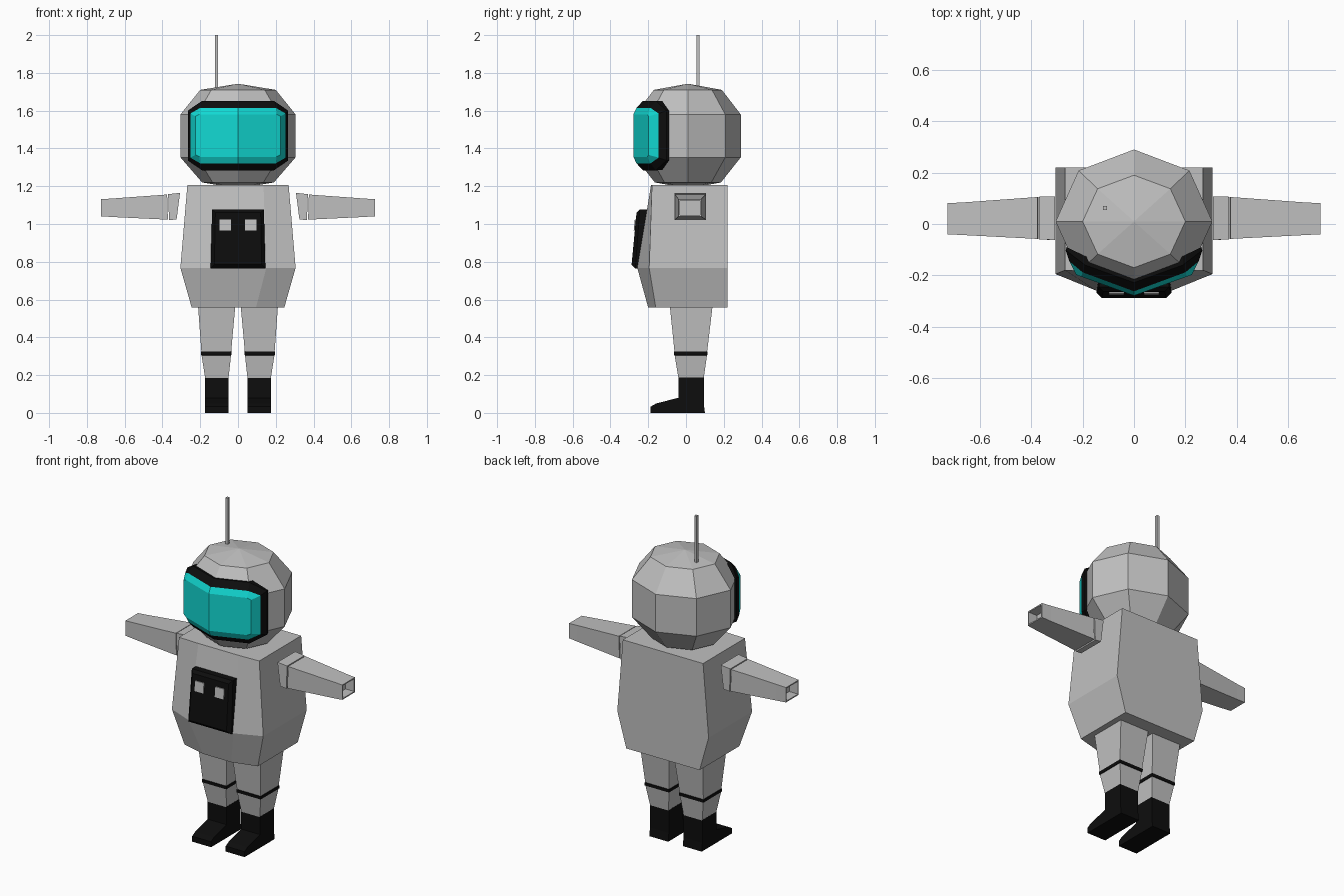
import bpy, bmesh, math
from mathutils import Vector

old = bpy.data.objects.get("Cube")
if old:
    bpy.data.objects.remove(old, do_unlink=True)


def material(name, rgb):
    m = bpy.data.materials.new(name)
    m.use_nodes = True
    m.diffuse_color = (*rgb, 1)
    m.node_tree.nodes["Principled BSDF"].inputs["Base Color"].default_value = (*rgb, 1)
    return m


GREY = material("suit grey", (0.53, 0.53, 0.53))
BLACK = material("rubber black", (0.004, 0.004, 0.004))
TEAL = material("visor teal", (0.006, 0.7, 0.66))


def loft(name, rings, mats, bands=None, closed=True, caps=(True, True), mirror=False):
    """Skin a list of rings; bands gives a material slot per band, the last for the end cap."""
    bm = bmesh.new()
    loops = [[bm.verts.new(p) for p in r] for r in rings]
    n = len(loops[0])
    bands = bands or [0] * len(loops)
    for a, b, slot in zip(loops, loops[1:], bands):
        for i in range(n if closed else n - 1):
            j = (i + 1) % n
            bm.faces.new((a[i], a[j], b[j], b[i])).material_index = slot
    if caps[0]:
        bm.faces.new(loops[0]).material_index = bands[0]
    if caps[1]:
        bm.faces.new(loops[-1]).material_index = bands[-1]
    bmesh.ops.recalc_face_normals(bm, faces=bm.faces)
    # keep open shells facing outwards
    if not closed:
        mid = sum((v.co for v in bm.verts), Vector()) / len(bm.verts)
        if sum(f.normal.dot(f.calc_center_median() - mid) for f in bm.faces) < 0:
            bmesh.ops.reverse_faces(bm, faces=bm.faces)
    me = bpy.data.meshes.new(name)
    bm.to_mesh(me)
    bm.free()
    for m in mats:
        me.materials.append(m)
    ob = bpy.data.objects.new(name, me)
    bpy.context.collection.objects.link(ob)
    if mirror:
        ob.modifiers.new("Mirror", 'MIRROR').use_axis[0] = True
    return ob


def rect_z(z, x0, x1, y0, y1):
    return [(x0, y0, z), (x1, y0, z), (x1, y1, z), (x0, y1, z)]


def rect_x(x, y0, y1, z0, z1, slant=0):
    return [(x + slant, y0, z0), (x + slant, y1, z0), (x, y1, z1), (x, y0, z1)]


# Helmet: eight-sided faceted ball
def octagon(z, rx, ry):
    return [(rx * math.cos(i * math.pi / 4), 0.01 + ry * math.sin(i * math.pi / 4), z)
            for i in range(8)]


loft("helmet", [octagon(z, rx, ry) for z, rx, ry in (
    (1.19, 0.01, 0.01), (1.22, 0.19, 0.175), (1.353, 0.305, 0.28),
    (1.58, 0.305, 0.28), (1.71, 0.2, 0.18), (1.742, 0.004, 0.004))], [GREY])


# Visor: black rim and bulging teal pane, one half mirrored
def visor_strip(*upper):
    lower = [(x, y, 2 * 1.468 - z) for x, y, z in reversed(upper)]
    return list(upper) + lower


loft("visor", [
    visor_strip((0, -0.2, 1.65), (0.19, -0.125, 1.65), (0.262, -0.09, 1.6)),
    visor_strip((0, -0.228, 1.652), (0.19, -0.16, 1.652), (0.266, -0.102, 1.6)),
    visor_strip((0, -0.262, 1.615), (0.2, -0.188, 1.615), (0.252, -0.145, 1.585)),
    visor_strip((0, -0.279, 1.58), (0.205, -0.205, 1.58), (0.225, -0.198, 1.57)),
], [BLACK, TEAL], [0, 0, 1, 1], closed=False, caps=(False, True), mirror=True)

# Antenna
loft("antenna", [rect_z(z, -0.121, -0.105, 0.055, 0.071) for z in (1.68, 2.0)], [GREY])


# Torso: flat back, chamfered front
def torso_ring(z, side, front, y_side, y_front):
    half = [(side, 0.22, z), (side, y_side, z), (front, y_front, z)]
    return half + [(-x, y, h) for x, y, h in reversed(half)]


loft("torso", [torso_ring(0.557, 0.245, 0.095, -0.16, -0.2),
               torso_ring(0.768, 0.305, 0.15, -0.195, -0.258),
               torso_ring(1.207, 0.268, 0.135, -0.18, -0.185)], [GREY])

# Chest panel and its two buttons
loft("chest_panel", [
    [(-0.145, -0.2, 0.765), (0.145, -0.2, 0.765), (0.137, -0.18, 1.077), (-0.137, -0.18, 1.077)],
    [(-0.145, -0.268, 0.765), (0.145, -0.268, 0.765), (0.137, -0.245, 1.077), (-0.137, -0.245, 1.077)],
    [(-0.125, -0.288, 0.785), (0.125, -0.288, 0.785), (0.12, -0.262, 1.06), (-0.12, -0.262, 1.06)],
], [BLACK])
loft("chest_buttons", [rect_z(0.965, 0.038, 0.097, -0.277, -0.269),
                       rect_z(1.025, 0.038, 0.097, -0.271, -0.263)], [GREY], mirror=True)

# Arms: shoulder collar, then a tapering sleeve with an open cuff
loft("shoulder_collars", [rect_x(0.307, -0.062, 0.107, 1.025, 1.165, 0.018),
                          rect_x(0.37, -0.06, 0.106, 1.02, 1.158, -0.005)], [GREY], mirror=True)
loft("sleeves", [rect_x(0.375, -0.058, 0.105, 1.023, 1.156, -0.004),
                 rect_x(0.665, -0.043, 0.084, 1.037, 1.135),
                 rect_x(0.725, -0.04, 0.081, 1.041, 1.131),
                 rect_x(0.725, -0.033, 0.074, 1.048, 1.124),
                 rect_x(0.667, -0.033, 0.074, 1.048, 1.124)], [GREY], mirror=True)

# Legs with a black band below the knee
loft("legs", [rect_z(0.185, 0.05, 0.174, -0.04, 0.094),
              rect_z(0.305, 0.037, 0.193, -0.06, 0.111),
              rect_z(0.306, 0.034, 0.196, -0.063, 0.114),
              rect_z(0.324, 0.033, 0.197, -0.064, 0.115),
              rect_z(0.325, 0.036, 0.194, -0.061, 0.112),
              rect_z(0.56, 0.015, 0.211, -0.085, 0.14)],
     [GREY, BLACK], [0, 1, 1, 1, 0, 0], mirror=True)

# Boots: side profile extruded across the foot
profile = [(0.1, 0), (-0.187, 0), (-0.187, 0.033), (-0.158, 0.05),
           (-0.04, 0.08), (-0.04, 0.188), (0.094, 0.188), (0.094, 0.05)]
loft("boots", [[(x, y, z) for y, z in profile] for x in (0.049, 0.175)], [BLACK], mirror=True)
